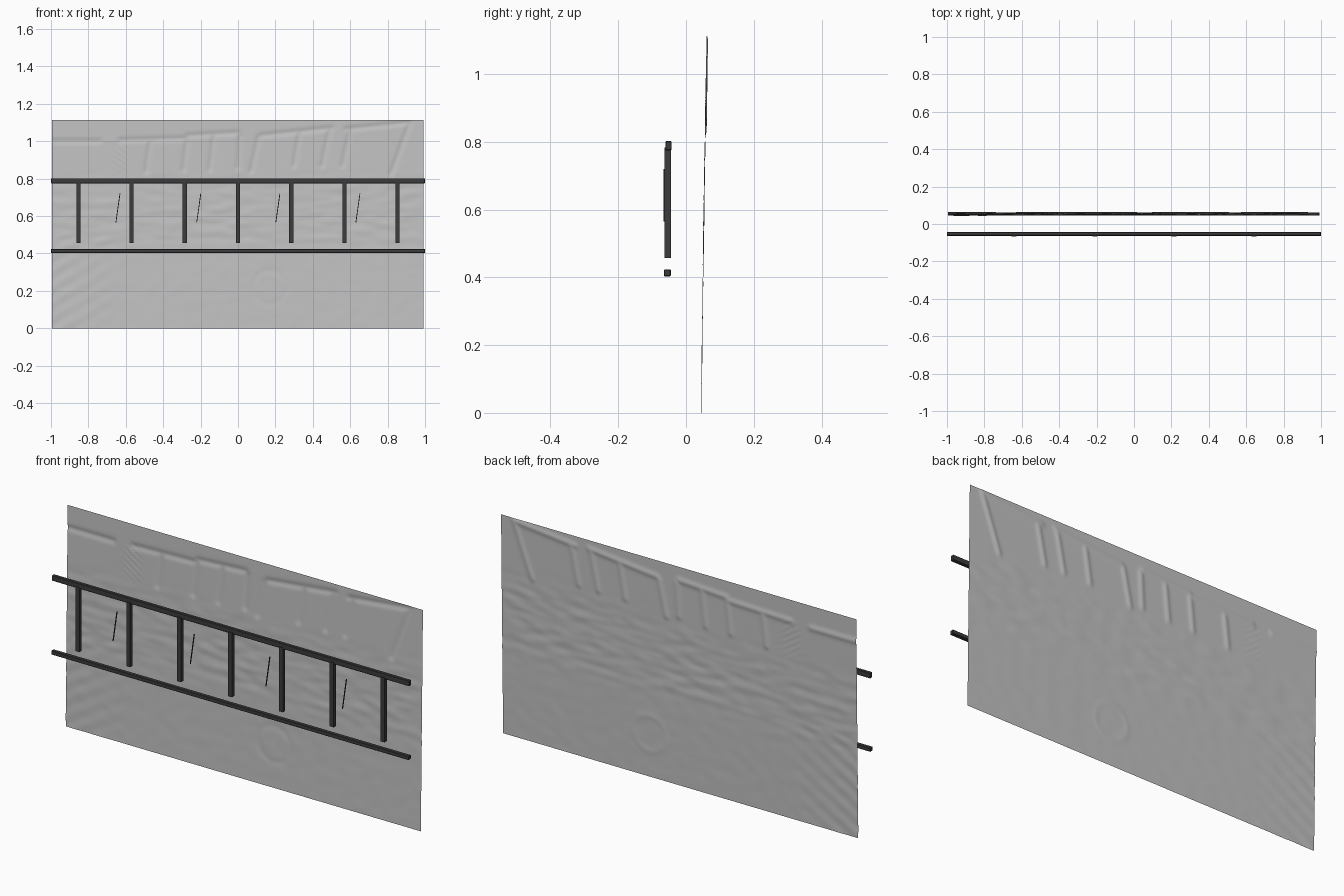
import bpy, bmesh, math
from mathutils import Vector, noise

if "Cube" in bpy.data.objects:
    bpy.data.objects.remove(bpy.data.objects["Cube"])


def material(name, rgb):
    m = bpy.data.materials.new(name)
    m.diffuse_color = (*rgb, 1)
    m.use_nodes = True
    m.node_tree.nodes["Principled BSDF"].inputs["Base Color"].default_value = m.diffuse_color
    return m


stone = material("pale grey stone", (0.55, 0.55, 0.55))
iron = material("dark iron", (0.045, 0.045, 0.045))


def finish(bm, name, mat):
    bmesh.ops.recalc_face_normals(bm, faces=bm.faces)
    me = bpy.data.meshes.new(name)
    bm.to_mesh(me)
    bm.free()
    me.materials.append(mat)
    ob = bpy.data.objects.new(name, me)
    bpy.context.scene.collection.objects.link(ob)
    return ob


def box(name, x, y, z, lean=0.0, bevel=0.0):
    """Box between (min, max) pairs; lean shifts the top sideways."""
    bm = bmesh.new()
    bmesh.ops.create_cube(bm, size=1)
    for v in bm.verts:
        t = v.co + Vector((0.5, 0.5, 0.5))
        v.co = (x[0] + t.x * (x[1] - x[0]) + lean * t.z,
                y[0] + t.y * (y[1] - y[0]),
                z[0] + t.z * (z[1] - z[0]))
    if bevel:
        bmesh.ops.bevel(bm, geom=bm.edges[:], offset=bevel, segments=1, affect='EDGES')
    return finish(bm, name, iron)


# Railing: two rails, seven posts, four thin slanted rods
box("top_rail", (-1, 1), (-0.061, -0.043), (0.775, 0.802), bevel=0.002)
box("bottom_rail", (-1, 1), (-0.065, -0.045), (0.403, 0.423), bevel=0.002)
for i in range(7):
    cx = (i - 3) * 0.2845
    box(f"post_{i + 1}", (cx - 0.011, cx + 0.011), (-0.064, -0.045), (0.457, 0.783))
for i, cx in enumerate((-0.653, -0.221, 0.202, 0.63)):
    box(f"slanted_rod_{i + 1}", (cx - 0.002, cx + 0.002), (-0.067, -0.063), (0.565, 0.72), lean=0.022)

# Carved strokes on the wall: x, z to x, z
STROKES = [(-1, 1.0, -0.74, 1.0), (-0.63, 1.005, -0.28, 1.015), (-0.47, 1.0, -0.49, 0.84),
           (-0.27, 1.03, -0.29, 0.85), (-0.27, 1.03, 0.0, 1.045), (-0.13, 1.03, -0.15, 0.85),
           (0.01, 1.03, 0.0, 0.86), (0.12, 1.03, 0.5, 1.07), (0.11, 1.02, 0.07, 0.84),
           (0.33, 1.05, 0.30, 0.87), (0.49, 1.06, 0.45, 0.87), (0.58, 1.065, 0.92, 1.10),
           (0.60, 1.06, 0.56, 0.87), (0.92, 1.10, 0.82, 0.83)]


def stroke_distance(x, z, s):
    dx, dz = s[2] - s[0], s[3] - s[1]
    t = max(0, min(1, ((x - s[0]) * dx + (z - s[1]) * dz) / (dx * dx + dz * dz)))
    return math.hypot(x - s[0] - t * dx, z - s[1] - t * dz)


def relief(x, z):
    d = 0.0
    if z > 0.78:
        near = min(stroke_distance(x, z, s) for s in STROKES)
        d += 0.0045 * math.exp(-(near / 0.013) ** 2)
    # horizontal ripples across the middle, faint roughness below
    band = math.exp(-((z - 0.62) / 0.2) ** 4)
    d += 0.0025 * band * noise.noise((x * 9, 0, z * 26))
    d += 0.0007 * min(1, max(0, (0.9 - z) * 8)) * noise.noise((x * 14, 3, z * 18))
    # fanned grooves in the lower left and a faint ring
    if x < -0.6 and z < 0.5:
        d += 0.001 * (-0.6 - x) / 0.4 * math.sin((z - 0.6 * x) * 75)
    ring = math.hypot(x - 0.17, z - 0.22) - 0.09
    d += 0.0012 * math.exp(-(ring / 0.015) ** 2)
    # hatched patch
    patch = math.exp(-((x + 0.63) / 0.05) ** 4 - ((z - 0.92) / 0.09) ** 4)
    d += 0.0014 * patch * math.sin((z + 0.7 * x) * 200)
    return d


# Wall: a thin slightly leaning sheet with shallow relief
NX, NZ, H = 220, 122, 1.113
bm = bmesh.new()
grid = []
for j in range(NZ + 1):
    z = H * j / NZ
    row = []
    for i in range(NX + 1):
        x = -0.995 + 1.987 * i / NX
        row.append(bm.verts.new((x, 0.0445 + 0.0145 * z + relief(x, z), z)))
    grid.append(row)
for j in range(NZ):
    for i in range(NX):
        f = bm.faces.new((grid[j][i], grid[j][i + 1], grid[j + 1][i + 1], grid[j + 1][i]))
        f.smooth = True
wall = finish(bm, "relief_wall", stone)
if wall.data.polygons[0].normal.y > 0:
    wall.data.flip_normals()
